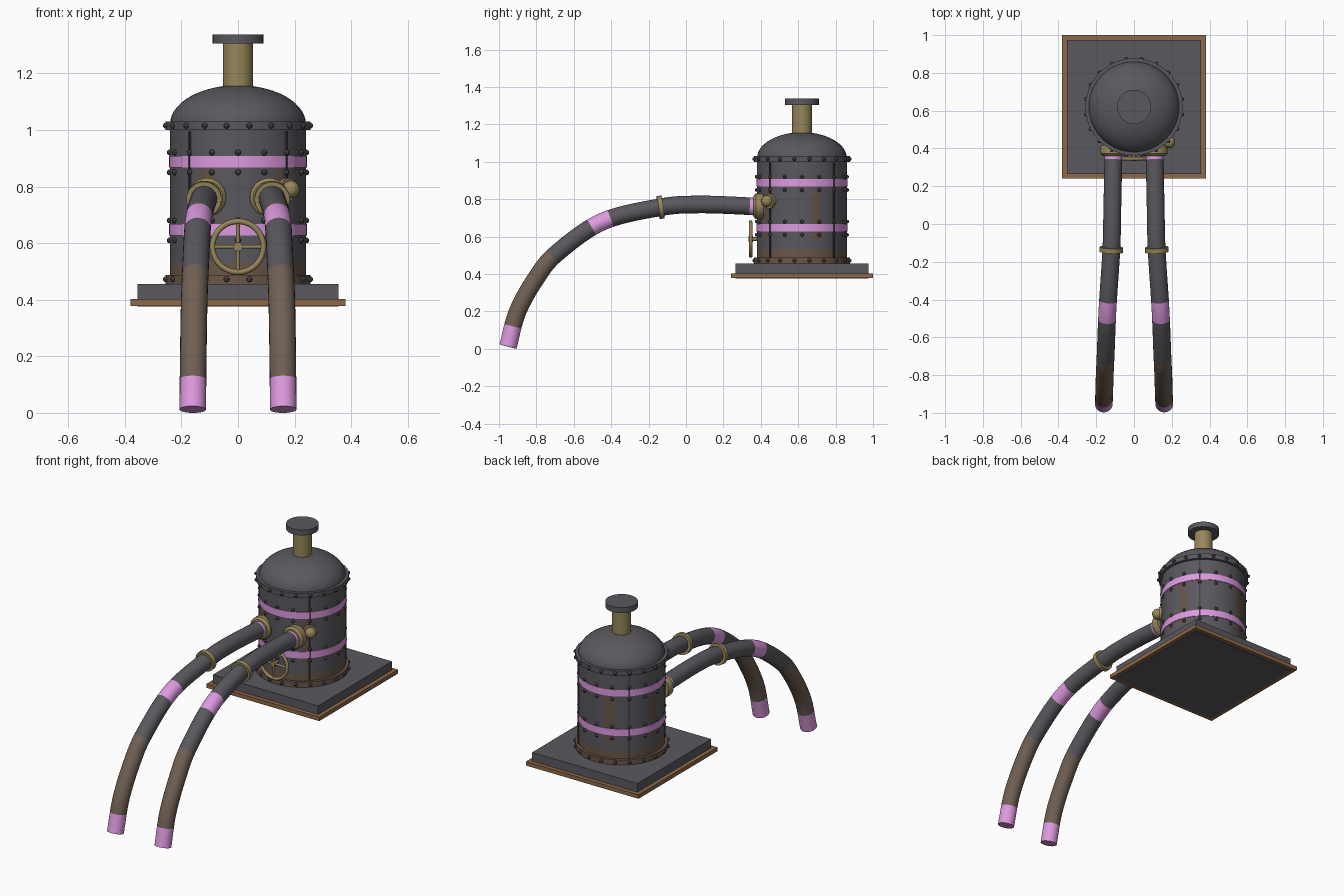
import bpy, bmesh, math
from mathutils import Vector, Matrix

cube = bpy.data.objects.get("Cube")
if cube:
    bpy.data.objects.remove(cube, do_unlink=True)

TANK_Y = 0.62
TANK_R = 0.24


def material(name, rgb):
    lin = [((c / 255 + 0.055) / 1.055) ** 2.4 for c in rgb] + [1.0]
    m = bpy.data.materials.new(name)
    m.use_nodes = True
    m.diffuse_color = lin
    b = m.node_tree.nodes["Principled BSDF"]
    b.inputs["Base Color"].default_value = lin
    b.inputs["Roughness"].default_value = 0.7
    return m


IRON = material("iron grey", (90, 88, 94))
DARK = material("dark iron", (64, 63, 67))
PINK = material("pink paint", (222, 154, 224))
BRASS = material("aged brass", (150, 134, 90))
WOOD = material("brown trim", (140, 104, 72))
RUST = material("rusty iron", (106, 87, 72))
STAIN = material("rust stain", (102, 83, 70))
PIPE_RUST = material("rusty pipe", (112, 96, 84))


def finish(name, bm, mats, smooth=True, matrix=None):
    bmesh.ops.recalc_face_normals(bm, faces=bm.faces)
    me = bpy.data.meshes.new(name)
    bm.to_mesh(me)
    bm.free()
    ob = bpy.data.objects.new(name, me)
    bpy.context.collection.objects.link(ob)
    for m in mats:
        me.materials.append(m)
    if matrix:
        ob.matrix_world = matrix
    if smooth:
        bpy.ops.object.select_all(action='DESELECT')
        ob.select_set(True)
        bpy.context.view_layer.objects.active = ob
        bpy.ops.object.shade_smooth_by_angle(angle=math.radians(40))
    return ob


def box(name, size, loc, mat):
    bm = bmesh.new()
    bmesh.ops.create_cube(bm, size=1, matrix=Matrix.Translation(loc) @ Matrix.Diagonal((*size, 1)))
    return finish(name, bm, [mat], False)


def bridge(bm, rings, closed_path=False):
    n = len(rings[0])
    pairs = list(zip(rings, rings[1:]))
    if closed_path:
        pairs.append((rings[-1], rings[0]))
    return [[bm.faces.new((a[i], a[(i + 1) % n], b[(i + 1) % n], b[i])) for i in range(n)]
            for a, b in pairs]


def lathe(name, profile, mats, matrix, seg=48, ring=False, rule=None):
    """Spin (radius, height) points about local z; ring closes the profile on itself."""
    bm = bmesh.new()
    rings = [[bm.verts.new((r * math.cos(t), r * math.sin(t), z))
              for t in (math.tau * i / seg for i in range(seg))] for r, z in profile]
    rows = bridge(bm, rings, ring)
    if not ring:
        bm.faces.new(rings[0])
        bm.faces.new(rings[-1])
    if rule:
        for row in rows:
            for i, f in enumerate(row):
                f.material_index = rule(360 * (i + 0.5) / seg, f.calc_center_median().z)
    return finish(name, bm, mats, True, matrix)


def aim(loc, direction):
    return Matrix.Translation(loc) @ Vector(direction).to_track_quat('Z', 'Y').to_matrix().to_4x4()


def torus_profile(major, minor, n=10):
    return [(major + minor * math.cos(math.tau * i / n), minor * math.sin(math.tau * i / n))
            for i in range(n)]


def hoop(r0, r1, z0, z1):
    return [(r0, z0), (r1, z0), (r1, z1), (r0, z1)]


AXIS = Matrix.Translation((0, TANK_Y, 0))

# Base plate with a brown trim around it
box("base_trim", (0.76, 0.76, 0.024), (0, TANK_Y, 0.39), WOOD)
box("base_slab", (0.71, 0.71, 0.079), (0, TANK_Y, 0.4155), IRON)

# Tank wall with rust at the foot and vertical rust streaks
STREAKS = (19, 107, 175, 243, 310)


def wall_rule(angle, z):
    if z < 0.54:
        return 1
    return 2 if 0.57 < z < 0.87 and any(abs(angle - s) < 6 for s in STREAKS) else 0


lathe("tank_wall", [(TANK_R, z) for z in (0.45, 0.53, 0.58, 0.72, 0.86, 1.02)],
      [IRON, RUST, STAIN], AXIS, 72, rule=wall_rule)

# Domed lid
dome = [(TANK_R * math.cos(a), 1.02 + 0.138 * math.sin(a))
        for a in (math.radians(78) * i / 12 for i in range(13))]
lathe("tank_dome", dome, [IRON], AXIS)

# Chimney and cap
lathe("chimney", [(0.053, 1.14), (0.053, 1.31)], [BRASS], AXIS, 32)
lathe("chimney_cap", [(0.09, 1.305), (0.09, 1.338)], [IRON], AXIS, 32)

# Flanges and painted bands
lathe("top_flange", hoop(0.23, 0.257, 1.0, 1.03), [IRON], AXIS, ring=True)
lathe("bottom_flange", hoop(0.23, 0.257, 0.456, 0.488), [RUST], AXIS, ring=True)
for name, z in (("upper_band", 0.887), ("lower_band", 0.647)):
    lathe(name, hoop(0.235, 0.243, z - 0.02, z + 0.02), [PINK], AXIS, 72, ring=True)


# Rivet rows
def rivets(name, z, radius, count, offset):
    bm = bmesh.new()
    for i in range(count):
        t = math.tau * (i + offset) / count
        bmesh.ops.create_uvsphere(bm, u_segments=8, v_segments=6, radius=0.0105,
                                  matrix=Matrix.Translation((radius * math.cos(t), radius * math.sin(t), z)))
    finish(name, bm, [DARK], True, AXIS)


for i, z in enumerate((0.92, 0.85, 0.68, 0.61)):
    rivets(f"band_rivets_{i + 1}", z, 0.241, 16, 0)
rivets("top_flange_rivets", 1.015, 0.258, 20, 0.5)
rivets("bottom_flange_rivets", 0.472, 0.258, 20, 0.5)

# Vertical plate seams
for i in range(4):
    t = math.radians(45 + 90 * i)
    seam = box(f"seam_{i + 1}", (0.01, 0.008, 0.51), (0, 0, 0), DARK)
    seam.matrix_world = AXIS @ Matrix.Rotation(t, 4, 'Z') @ Matrix.Translation((0.241, 0, 0.74))

# Hose centre line for one side
PATH = [(0.11, 0.40, 0.755), (0.11, 0.33, 0.763), (0.115, 0.07, 0.772), (0.12, -0.136, 0.757),
        (0.14, -0.447, 0.68), (0.15, -0.69, 0.512), (0.155, -0.80, 0.38),
        (0.158, -0.90, 0.20), (0.16, -0.952, 0.012)]


def spline(points, steps):
    p = [Vector(q) for q in points]
    p = [2 * p[0] - p[1]] + p + [2 * p[-1] - p[-2]]
    out = []
    for a, b, c, d in zip(p, p[1:], p[2:], p[3:]):
        for k in range(steps):
            t = k / steps
            out.append(0.5 * (2 * b + (c - a) * t + (2 * a - 5 * b + 4 * c - d) * t * t
                              + (3 * b - a - 3 * c + d) * t ** 3))
    return out + [p[-2]]


def hose_rule(c):
    if c.y > 0.338 or -0.5 < c.y < -0.395 or c.z < 0.117:
        return 1
    return 2 if c.z < 0.49 else 0


def hose(name, side):
    pts = [Vector((side * q.x, q.y, q.z)) for q in spline(PATH, 14)]
    bm = bmesh.new()
    rings = []
    for i, q in enumerate(pts):
        d = (pts[min(i + 1, len(pts) - 1)] - pts[max(i - 1, 0)]).normalized()
        u = d.cross(Vector((1, 0, 0))).normalized()
        v = d.cross(u)
        rings.append([bm.verts.new(q + 0.047 * (u * math.cos(t) + v * math.sin(t)))
                      for t in (math.tau * k / 24 for k in range(24))])
    for i, row in enumerate(bridge(bm, rings)):
        for f in row:
            f.material_index = hose_rule((pts[i] + pts[i + 1]) / 2)
    for end in (rings[0], rings[-1]):
        bm.faces.new(end).material_index = 1
    finish(name, bm, [IRON, PINK, PIPE_RUST])


# Hoses with wall collars and mid collars
collar = [(0.04, -0.03), (0.064, -0.03), (0.068, -0.02), (0.068, 0.012), (0.056, 0.024), (0.04, 0.024)]
for label, side in (("left", 1), ("right", -1)):
    hose(f"{label}_hose", side)
    lathe(f"{label}_wall_collar", collar, [BRASS], aim((side * 0.11, 0.385, 0.762), (0, -1, 0)), 32, True)
    lathe(f"{label}_mid_collar", hoop(0.04, 0.062, -0.013, 0.013), [BRASS],
          aim((side * 0.12, -0.136, 0.757), (side * 0.04, -1, -0.14)), 32, True)

# Handwheel with spokes, hub and stem
WHEEL = Vector((0, 0.346, 0.587))
lathe("wheel_rim", torus_profile(0.09, 0.01), [BRASS], aim(WHEEL, (0, -1, 0)), 40, True)
for name, d in (("wheel_spoke_across", (1, 0, 0)), ("wheel_spoke_upright", (0, 0, 1))):
    lathe(name, [(0.007, -0.09), (0.007, 0.09)], [BRASS], aim(WHEEL, d), 10)
lathe("wheel_hub", [(0.016, -0.012), (0.016, 0.012)], [BRASS], aim(WHEEL, (0, -1, 0)), 20)
lathe("wheel_stem", [(0.01, -0.05), (0.01, 0)], [BRASS], aim(WHEEL, (0, -1, 0)), 16)

# Round valve on the left front of the tank
out = Vector((1, -1, 0)).normalized()
spot = Vector((0, TANK_Y, 0.79)) + out * TANK_R
lathe("valve_collar", hoop(0.018, 0.04, -0.012, 0.014), [BRASS], aim(spot, out), 24, True)
bm = bmesh.new()
bmesh.ops.create_uvsphere(bm, u_segments=20, v_segments=12, radius=0.031)
finish("valve_ball", bm, [BRASS], True, Matrix.Translation(spot + out * 0.025))
